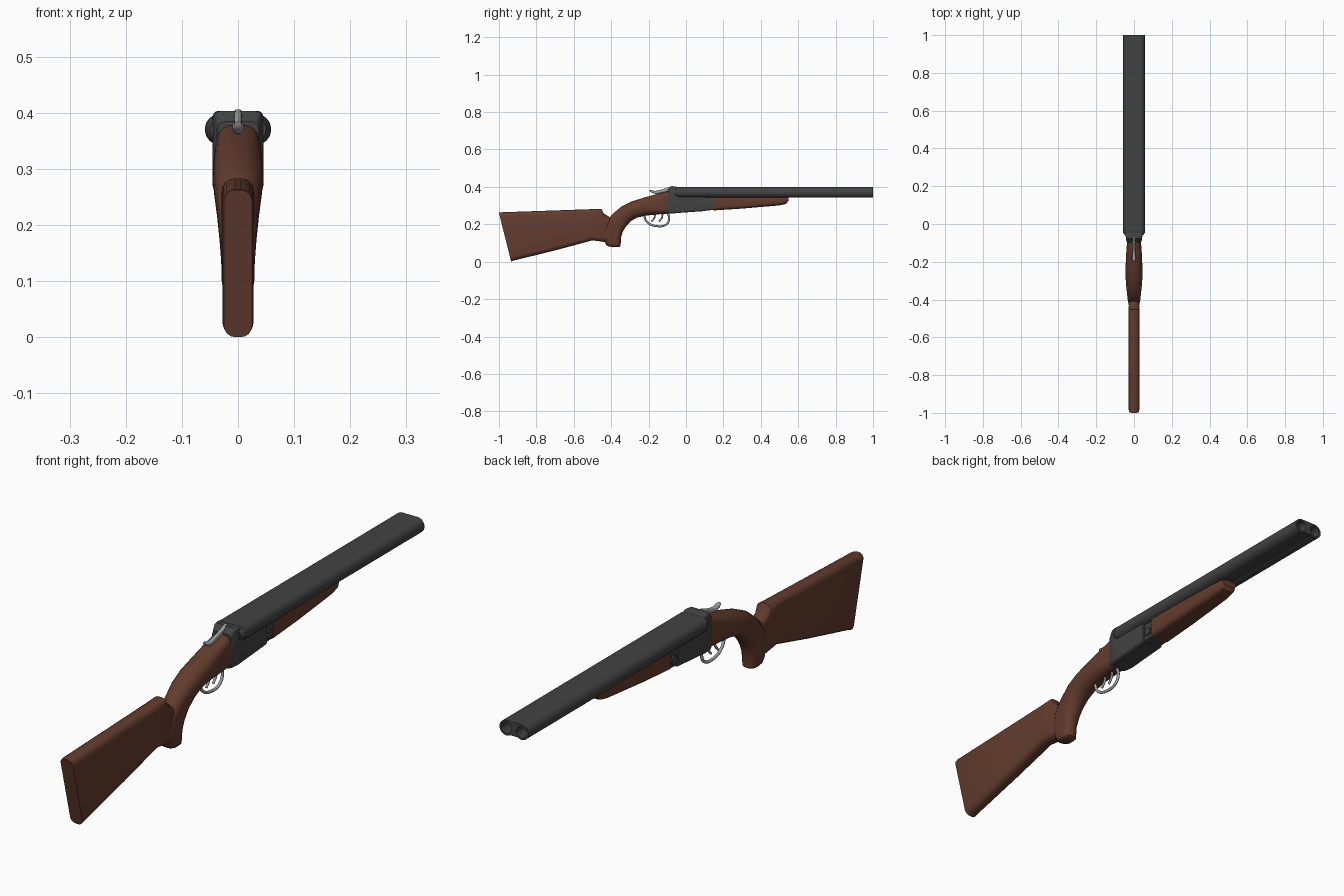
import bpy, bmesh, math
from mathutils import Vector

if "Cube" in bpy.data.objects:
    bpy.data.objects.remove(bpy.data.objects["Cube"])


def material(name, rgb):
    m = bpy.data.materials.new(name)
    m.diffuse_color = (*rgb, 1)
    m.use_nodes = True
    m.node_tree.nodes["Principled BSDF"].inputs["Base Color"].default_value = m.diffuse_color
    return m


STEEL = material("dark steel", (0.055, 0.055, 0.055))
WOOD = material("brown wood", (0.125, 0.045, 0.027))
SILVER = material("silver metal", (0.36, 0.36, 0.36))


def finish(obj, mat, angle=35):
    obj.data.materials.clear()
    obj.data.materials.append(mat)
    bpy.ops.object.select_all(action='DESELECT')
    obj.select_set(True)
    bpy.context.view_layer.objects.active = obj
    bpy.ops.object.shade_smooth_by_angle(angle=math.radians(angle))
    return obj


def loft(name, sections, mat, steps=5, angle=35):
    """Skin rounded-rectangle sections: (top y, top z, bottom y, bottom z, half width, corner radius)."""
    bm = bmesh.new()
    rings = []
    for ty, tz, by, bz, w, r in sections:
        top, bot = Vector((0, ty, tz)), Vector((0, by, bz))
        mid, up = (top + bot) / 2, (top - bot).normalized()
        h = (top - bot).length / 2
        r = min(r, w * 0.98, h * 0.98)
        ring = []
        for q, (sx, sz) in enumerate(((1, 1), (-1, 1), (-1, -1), (1, -1))):
            for i in range(steps):
                a = math.pi / 2 * (q + i / (steps - 1))
                x = sx * (w - r) + r * math.cos(a)
                v = sz * (h - r) + r * math.sin(a)
                ring.append(bm.verts.new(mid + up * v + Vector((x, 0, 0))))
        rings.append(ring)
    n = len(rings[0])
    for a, b in zip(rings, rings[1:]):
        for i in range(n):
            j = (i + 1) % n
            bm.faces.new((a[i], a[j], b[j], b[i]))
    bm.faces.new(rings[0][::-1])
    bm.faces.new(rings[-1])
    bmesh.ops.recalc_face_normals(bm, faces=bm.faces)
    me = bpy.data.meshes.new(name)
    bm.to_mesh(me)
    bm.free()
    obj = bpy.data.objects.new(name, me)
    bpy.context.collection.objects.link(obj)
    return finish(obj, mat, angle)


def to_mesh(obj):
    bpy.ops.object.select_all(action='DESELECT')
    obj.select_set(True)
    bpy.context.view_layer.objects.active = obj
    bpy.ops.object.convert(target='MESH')
    return bpy.context.view_layer.objects.active


def rod(name, pts, radius, mat):
    """Round bent rod through (y, z) points."""
    cu = bpy.data.curves.new(name, 'CURVE')
    cu.dimensions = '3D'
    cu.bevel_depth, cu.bevel_resolution, cu.use_fill_caps = radius, 2, True
    cu.resolution_u = 6
    sp = cu.splines.new('BEZIER')
    sp.bezier_points.add(len(pts) - 1)
    for p, (y, z) in zip(sp.bezier_points, pts):
        p.co = (0, y, z)
        p.handle_left_type = p.handle_right_type = 'AUTO'
    obj = bpy.data.objects.new(name, cu)
    bpy.context.collection.objects.link(obj)
    return finish(to_mesh(obj), mat, 60)


# Twin barrels: one outline with two bores, extruded along y
BX, BZ, BR, BORE = 0.031, 0.37, 0.028, 0.021
cu = bpy.data.curves.new("barrels", 'CURVE')
cu.dimensions, cu.fill_mode = '2D', 'BOTH'


def loop(points):
    sp = cu.splines.new('POLY')
    sp.points.add(len(points) - 1)
    for p, (x, y) in zip(sp.points, points):
        p.co = (x, y, 0, 1)
    sp.use_cyclic_u = True


def arc(cx, r, a0, a1, n):
    return [(cx + r * math.cos(math.radians(a0 + (a1 - a0) * i / n)),
             r * math.sin(math.radians(a0 + (a1 - a0) * i / n))) for i in range(n + 1)]


loop(arc(BX, BR, -125, 90, 18) + arc(-BX, BR, 90, 305, 18))
for s in (1, -1):
    loop(arc(s * BX, BORE, 0, 345, 23))
cu.extrude = 0.52
barrels = bpy.data.objects.new("barrels", cu)
bpy.context.collection.objects.link(barrels)
barrels.rotation_euler = (math.pi / 2, 0, 0)
barrels.location = (0, 0.48, BZ)
finish(to_mesh(barrels), STEEL)

# Breech end closing the barrels
loft("breech_end", [
    (-0.058, 0.392, -0.058, 0.348, 0.050, 0.022),
    (-0.045, 0.398, -0.045, 0.342, 0.058, 0.028),
    (-0.030, 0.398, -0.030, 0.342, 0.059, 0.028)], STEEL)

# Receiver and its raised rear fence
loft("receiver", [
    (-0.097, 0.384, -0.097, 0.257, 0.037, 0.014),
    (-0.078, 0.403, -0.085, 0.258, 0.042, 0.012),
    (-0.055, 0.403, -0.055, 0.259, 0.045, 0.010),
    (-0.035, 0.390, -0.035, 0.261, 0.045, 0.010),
    (0.105, 0.365, 0.105, 0.271, 0.044, 0.010)], STEEL, 4)
loft("hinge_block", [
    (0.10, 0.36, 0.10, 0.274, 0.036, 0.006),
    (0.155, 0.36, 0.155, 0.276, 0.036, 0.006)], STEEL, 3)
bpy.ops.mesh.primitive_cylinder_add(vertices=20, radius=0.016, depth=0.084,
                                    location=(0, 0.125, 0.305), rotation=(0, math.pi / 2, 0))
bpy.context.object.name = "hinge_pin"
finish(bpy.context.object, STEEL)

# Wooden forend under the barrels
loft("forend", [
    (0.148, 0.358, 0.148, 0.274, 0.043, 0.016),
    (0.30, 0.358, 0.30, 0.284, 0.042, 0.018),
    (0.50, 0.355, 0.50, 0.301, 0.037, 0.018),
    (0.535, 0.352, 0.535, 0.309, 0.034, 0.016),
    (0.547, 0.350, 0.547, 0.325, 0.029, 0.010)], WOOD)

# Curved pistol grip
loft("grip", [
    (-0.095, 0.378, -0.095, 0.257, 0.037, 0.026),
    (-0.150, 0.363, -0.150, 0.253, 0.041, 0.032),
    (-0.220, 0.344, -0.210, 0.247, 0.044, 0.040),
    (-0.290, 0.322, -0.262, 0.236, 0.045, 0.042),
    (-0.345, 0.295, -0.295, 0.217, 0.042, 0.040),
    (-0.395, 0.253, -0.320, 0.190, 0.037, 0.035),
    (-0.430, 0.205, -0.338, 0.160, 0.033, 0.030),
    (-0.445, 0.150, -0.347, 0.130, 0.030, 0.028),
    (-0.435, 0.105, -0.349, 0.098, 0.029, 0.027),
    (-0.425, 0.088, -0.350, 0.084, 0.027, 0.025),
    (-0.412, 0.080, -0.358, 0.079, 0.021, 0.020)], WOOD, 6, 50)

# Shoulder stock
loft("stock", [
    (-1.000, 0.262, -0.935, 0.000, 0.025, 0.020),
    (-0.990, 0.264, -0.925, 0.005, 0.028, 0.023),
    (-0.700, 0.274, -0.690, 0.063, 0.028, 0.023),
    (-0.500, 0.281, -0.500, 0.114, 0.028, 0.023),
    (-0.452, 0.283, -0.452, 0.108, 0.029, 0.023),
    (-0.440, 0.258, -0.436, 0.104, 0.028, 0.024),
    (-0.410, 0.240, -0.400, 0.110, 0.026, 0.024)], WOOD)

# Trigger guard, triggers and opening lever
rod("trigger_guard", [(-0.225, 0.250), (-0.208, 0.212), (-0.155, 0.190), (-0.105, 0.200),
                      (-0.090, 0.230), (-0.098, 0.262)], 0.0055, SILVER)
for name, y in (("front_trigger", -0.125), ("rear_trigger", -0.165)):
    rod(name, [(y, 0.255), (y - 0.004, 0.235), (y - 0.020, 0.214)], 0.0045, SILVER)
loft("opening_lever", [
    (-0.195, 0.384, -0.193, 0.374, 0.006, 0.004),
    (-0.185, 0.383, -0.182, 0.368, 0.010, 0.006),
    (-0.165, 0.378, -0.163, 0.362, 0.009, 0.006),
    (-0.130, 0.386, -0.128, 0.368, 0.006, 0.005),
    (-0.095, 0.398, -0.092, 0.376, 0.007, 0.006),
    (-0.070, 0.406, -0.068, 0.385, 0.007, 0.006)], SILVER, 4, 60)
